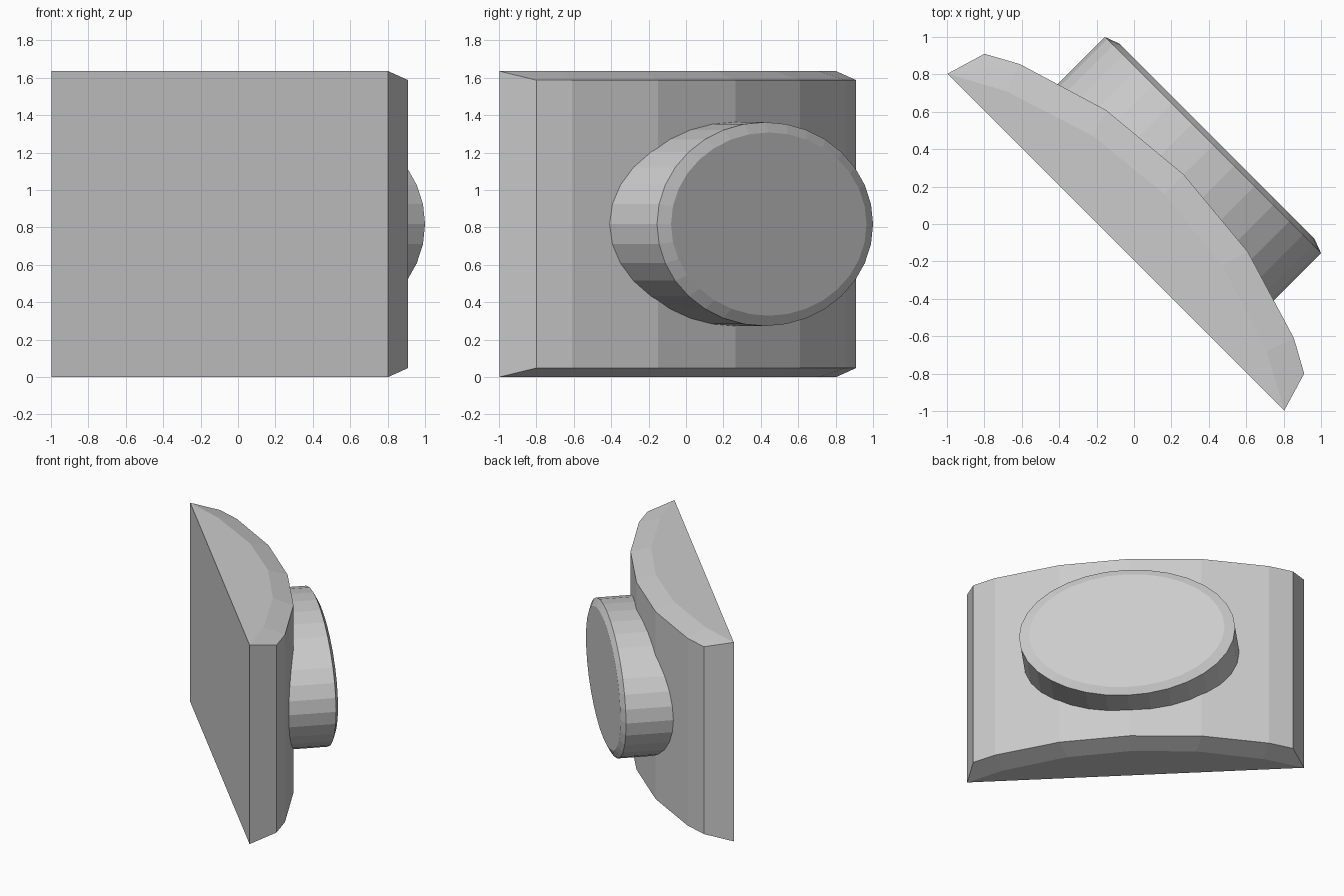
import bpy, math

if "Cube" in bpy.data.objects:
    bpy.data.objects.remove(bpy.data.objects["Cube"])

H = 1.635      # full height
MID = H / 2
R = math.sqrt(0.5)


def place(u, n, z):
    """u runs along the plate, n points out of its face (45 degrees to x and y)."""
    return (R * (u + n), R * (n - u), z)


def make(name, verts, faces):
    me = bpy.data.meshes.new(name)
    me.from_pydata([place(*v) for v in verts], [], faces)
    me.validate()
    ob = bpy.data.objects.new(name, me)
    bpy.context.collection.objects.link(ob)
    bpy.ops.object.select_all(action='DESELECT')
    bpy.context.view_layer.objects.active = ob
    ob.select_set(True)
    bpy.ops.object.mode_set(mode='EDIT')
    bpy.ops.mesh.select_all(action='SELECT')
    bpy.ops.mesh.normals_make_consistent(inside=False)
    bpy.ops.object.mode_set(mode='OBJECT')
    return ob


def mirrored(half):
    """Mirror a half outline that ends on u = 0."""
    return half + [(-u, n) for u, n in reversed(half[:-1])]


# Curved backing plate: bowed outer rim, inset flat crescent top and bottom
BACK = (-1.273, -0.137)
rim = mirrored([(-1.209, 0.078), (-1.036, 0.173), (-0.537, 0.325), (0, 0.375)])
inner = mirrored([BACK, (-0.983, 0.02), (-0.488, 0.178), (0, 0.228)])

verts = []
for s in (1, -1):
    verts += [(u, n, MID + s * MID) for u, n in inner]
    verts += [(u, n, MID + s * (MID - 0.048)) for u, n in rim]
faces = [(0, 6, 20, 14)]                                    # back
for o in (0, 14):
    faces.append(tuple(range(o, o + 7)))                    # flat crescent
    faces += [(o, o + 7, o + 8), (o, o + 8, o + 1)]         # corner chamfers
    faces += [(o + 6, o + 13, o + 12), (o + 6, o + 12, o + 5)]
    faces += [(o + i, o + i + 1, o + i + 8, o + i + 7) for i in range(1, 5)]
faces += [(i, i + 1, i + 15, i + 14) for i in range(7, 13)]  # outer bow
faces += [(0, 7, 21, 14), (6, 13, 27, 20)]                  # ends
make("backing_plate", verts, faces)


# Oval boss whose base follows the bowed plate, with a chamfered front
def bow(u):
    for (u0, n0), (u1, n1) in zip(rim, rim[1:]):
        if u0 <= u <= u1:
            return n0 + (n1 - n0) * (u - u0) / (u1 - u0)


N = 32
rings = [(0.817, 0.545, None), (0.817, 0.545, 0.5975), (0.739, 0.49, 0.626)]
verts = []
for ru, rz, n in rings:
    for i in range(N):
        a = 2 * math.pi * i / N
        u = ru * math.cos(a)
        verts.append((u, bow(u) - 0.015 if n is None else n, MID + rz * math.sin(a)))
faces = [(k * N + i, k * N + (i + 1) % N, (k + 1) * N + (i + 1) % N, (k + 1) * N + i)
         for k in range(2) for i in range(N)]
faces.append(tuple(range(2 * N, 3 * N)))
make("oval_boss", verts, faces)
